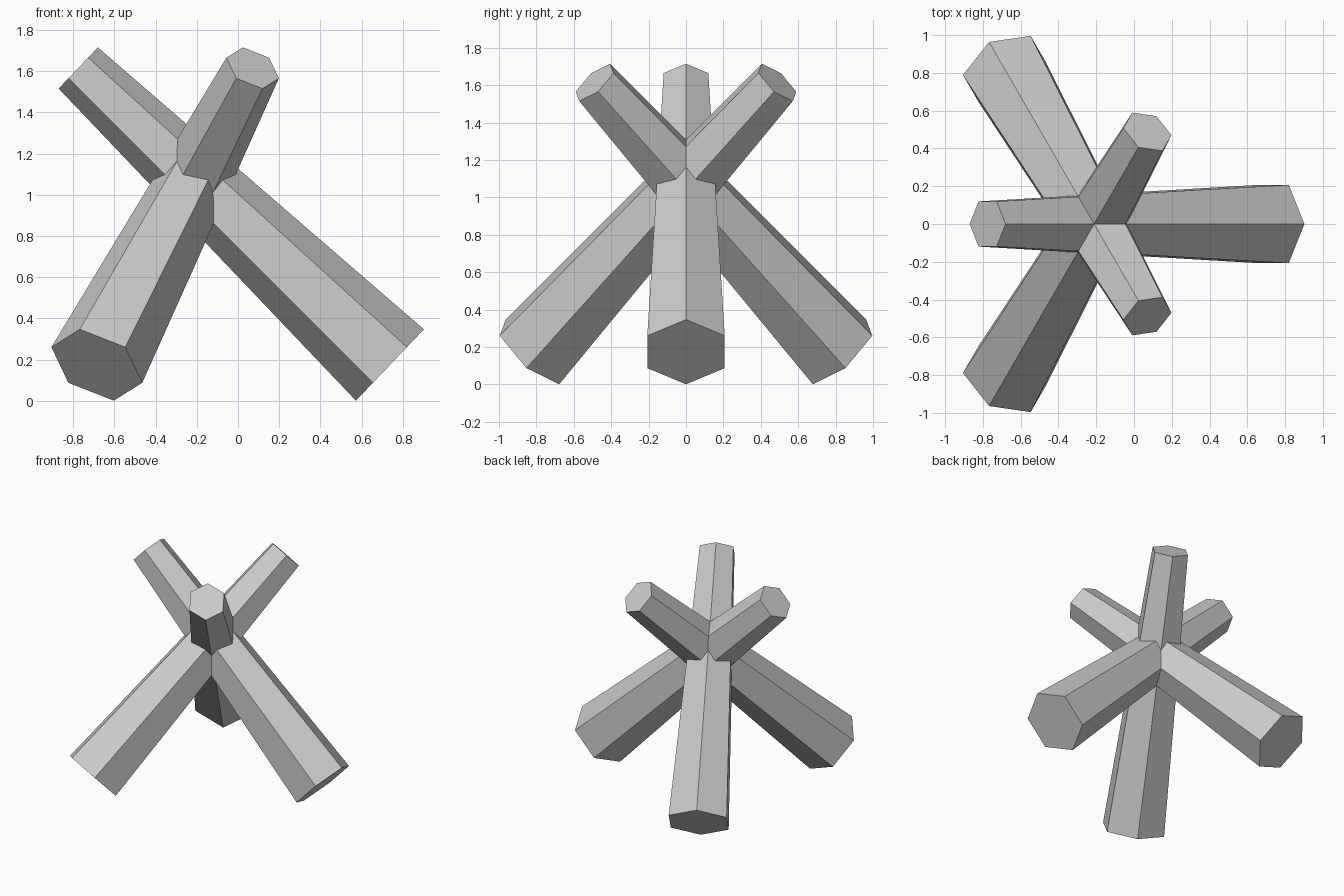
import bpy
import math
from mathutils import Matrix, Vector

cube = bpy.data.objects.get("Cube")
if cube:
    bpy.data.objects.remove(cube, do_unlink=True)

# Single plain grey
grey = bpy.data.materials.new("plain grey")
grey.use_nodes = True
colour = (0.6, 0.6, 0.6, 1)
grey.diffuse_color = colour
grey.node_tree.nodes["Principled BSDF"].inputs["Base Color"].default_value = colour

# All poles cross on this upright axis
HUB = Vector((-0.211, 0, 0))
FOOT = Vector((0.948, 0, 0.174))
TIP = Vector((-0.564, 0, 1.615))
FOOT_RADIUS, TIP_RADIUS = 0.239, 0.138


def add_pole(name, angle):
    """Tapered six-sided pole leaning across the hub, edges up and down."""
    axis = TIP - FOOT
    bpy.ops.mesh.primitive_cone_add(
        vertices=6, radius1=FOOT_RADIUS, radius2=TIP_RADIUS, depth=axis.length)
    pole = bpy.context.object
    pole.name = name
    # Local frame: z along the pole, x in the leaning plane
    z = axis.normalized()
    y = Vector((0, 1, 0))
    x = y.cross(z)
    lean = Matrix((x, y, z)).transposed().to_4x4()
    # Bring a corner of the hexagon into the leaning plane
    corner = max(pole.data.vertices, key=lambda v: v.co.xy.length).co
    align = Matrix.Rotation(-math.atan2(corner.y, corner.x), 4, "Z")
    pole.data.transform(
        Matrix.Translation(HUB) @ Matrix.Rotation(angle, 4, "Z")
        @ Matrix.Translation((FOOT + TIP) / 2) @ lean @ align)
    pole.data.materials.append(grey)


# Three poles spaced evenly around the hub
for index, name in enumerate(("left_pole", "back_pole", "front_pole")):
    add_pole(name, index * math.tau / 3)
